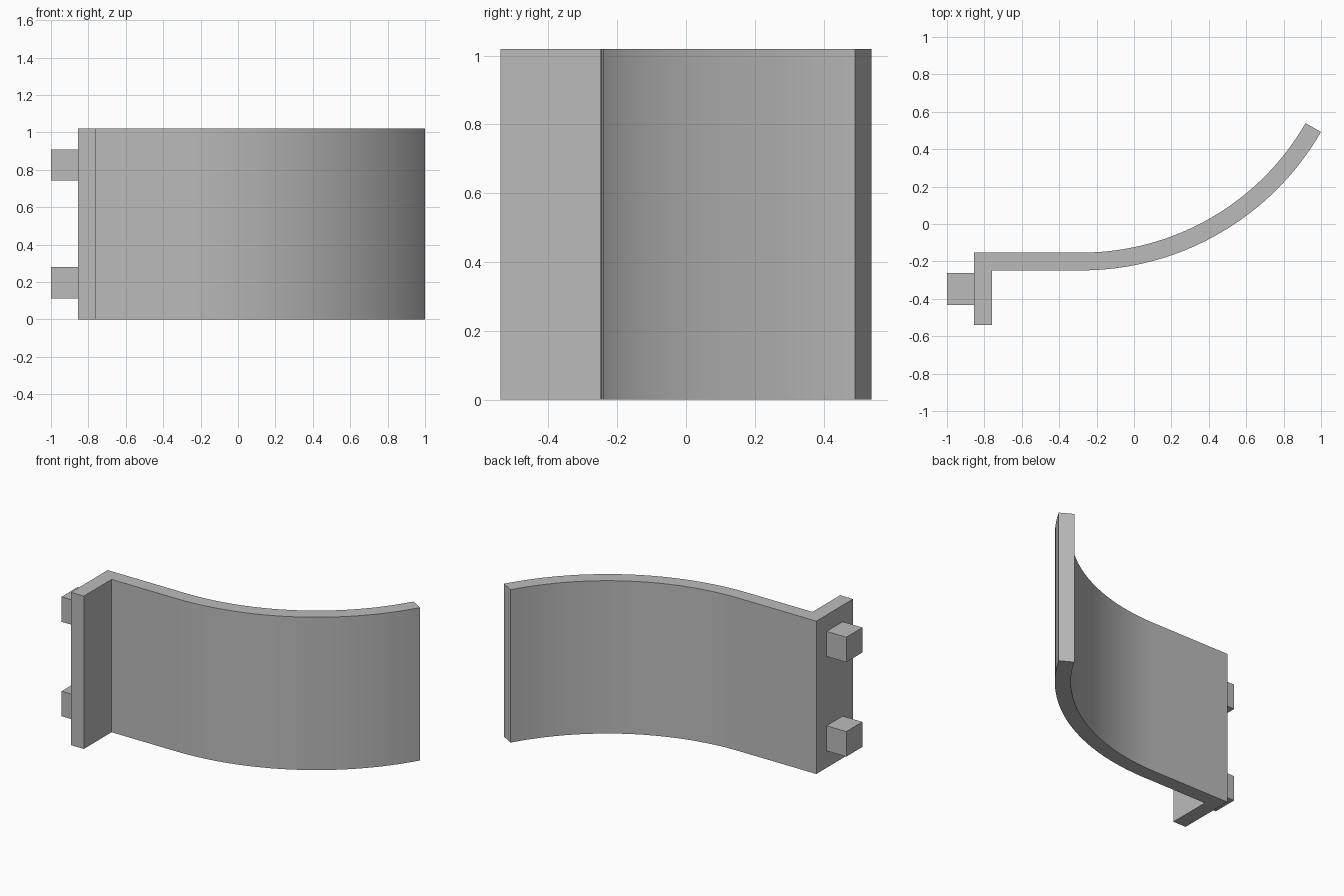
import bpy, bmesh, math

cube = bpy.data.objects.get("Cube")
if cube:
    bpy.data.objects.remove(cube, do_unlink=True)

grey = bpy.data.materials.new("plain grey")
grey.use_nodes = True
COLOUR = (0.5, 0.5, 0.5, 1)
grey.diffuse_color = COLOUR
grey.node_tree.nodes["Principled BSDF"].inputs["Base Color"].default_value = COLOUR


def extrude_profile(name, points, z0, z1):
    """Closed outline in plan, extruded upwards."""
    bm = bmesh.new()
    face = bm.faces.new([bm.verts.new((x, y, z0)) for x, y in points])
    top = bmesh.ops.extrude_face_region(bm, geom=[face])["geom"]
    verts = [v for v in top if isinstance(v, bmesh.types.BMVert)]
    bmesh.ops.translate(bm, verts=verts, vec=(0, 0, z1 - z0))
    bmesh.ops.recalc_face_normals(bm, faces=bm.faces)
    mesh = bpy.data.meshes.new(name)
    bm.to_mesh(mesh)
    bm.free()
    mesh.materials.append(grey)
    obj = bpy.data.objects.new(name, mesh)
    bpy.context.collection.objects.link(obj)
    return obj


HEIGHT = 1.02
THICK = 0.095
LEFT = -0.855
FRONT = -0.248            # front face of the flat wall
RADIUS = 1.48             # outer radius of the curved wall
CX, CY = -0.282, FRONT + RADIUS
SWEEP = math.radians(60)
STEPS = 32


def arc(radius):
    angles = [SWEEP * i / STEPS for i in range(STEPS + 1)]
    return [(CX + radius * math.sin(a), CY - radius * math.cos(a)) for a in angles]


# Flange, flat wall and curved wall share one continuous outline
outline = [(LEFT, FRONT + THICK), (LEFT, -0.54),
           (LEFT + THICK, -0.54), (LEFT + THICK, FRONT)]
outline += arc(RADIUS) + arc(RADIUS - THICK)[::-1]
wall = extrude_profile("curved_wall_with_flange", outline, 0, HEIGHT)

bpy.ops.object.select_all(action="DESELECT")
wall.select_set(True)
bpy.context.view_layer.objects.active = wall
bpy.ops.object.shade_smooth_by_angle(angle=math.radians(20))

# Two square pegs on the outside of the flange
for name, z in (("lower_peg", 0.113), ("upper_peg", 0.743)):
    peg = [(-1, -0.432), (LEFT, -0.432), (LEFT, -0.262), (-1, -0.262)]
    extrude_profile(name, peg, z, z + 0.167)
